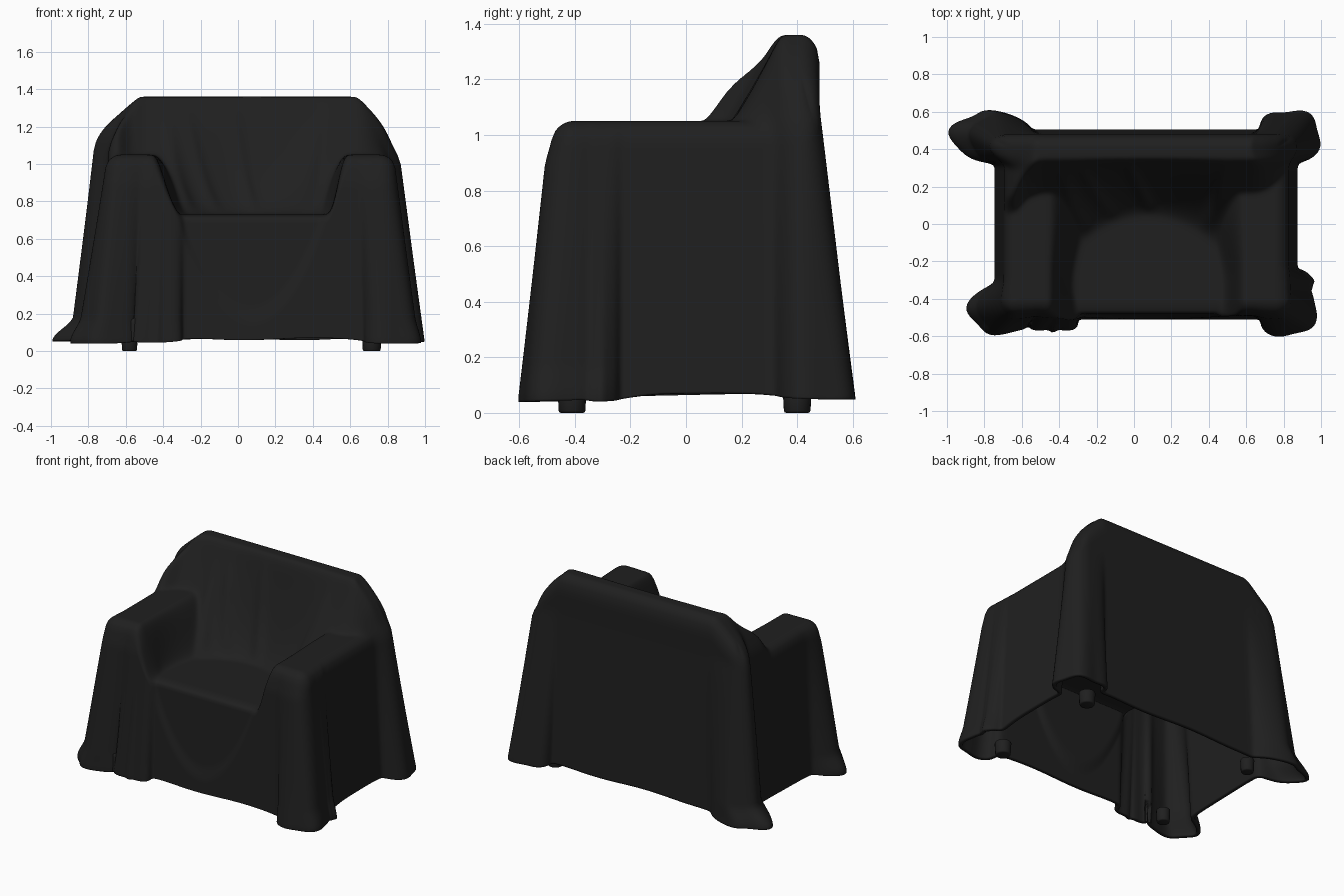
import bpy, bmesh, math

if "Cube" in bpy.data.objects:
    bpy.data.objects.remove(bpy.data.objects["Cube"])

# one flat near-black fabric colour
black = bpy.data.materials.new("black fabric")
black.diffuse_color = (0.014, 0.014, 0.014, 1)
black.use_nodes = True
black.node_tree.nodes["Principled BSDF"].inputs["Base Color"].default_value = black.diffuse_color

CX, CY, A, B = 0.065, 0.005, 0.755, 0.475   # plan rectangle of the hidden armchair
R = 0.07                                    # edge rounding
NX, NY, ROWS = 168, 108, 40

# folds: inner point, push, spread x/y, width, sideways amount at top, floor trail, ripple phase
FOLDS = [
    ((0.75, 0.42), (0.045, 0.04), (1.6, 1.3), 0.10, 0.30, 0.0, 2.4),
    ((-0.62, 0.42), (-0.09, 0.025), (1.3, 1.4), 0.10, 0.55, 0.6, 1.0),
    ((0.75, -0.41), (0.025, -0.035), (1.3, 1.1), 0.10, 0.05, 0.15, 2.0),
    ((0.79, -0.29), (0.05, 0.0), (0.7, 0.6), 0.055, 0.0, 0.2, 0.0),
    ((-0.62, -0.41), (-0.045, -0.035), (1.3, 0.9), 0.10, 0.0, 0.3, 0.7),
    ((-0.40, -0.45), (0.0, -0.05), (0.7, 0.7), 0.10, 0.0, 0.1, 0.0),
]


def clamp(v, lo=0.0, hi=1.0):
    return max(lo, min(hi, v))


def step(a, b, v):
    t = clamp((v - a) / (b - a))
    return t * t * (3 - 2 * t)


def bell(v, w):
    return math.exp(-(v / w) ** 2)


def plan(i, j):
    """Grid point on a rectangle with rounded corners, and distance to its edge."""
    x, y = A * (2 * i / NX - 1), B * (2 * j / NY - 1)
    qx, qy = abs(x) - (A - R), abs(y) - (B - R)
    m = max(qx, qy)
    if qx > 0 and qy > 0:
        s = m / math.hypot(qx, qy)
        x = math.copysign(A - R + qx * s, x)
        y = math.copysign(B - R + qy * s, y)
    return CX + x, CY + y, R - m


def height(x, y):
    """Top surface: seat, arms and back with the cloth hanging between them."""
    bowl = 0.08 * step(-0.3, 0.1, y)
    arm = max(1 - step(-0.45, -0.31 + bowl, x), step(0.47 - bowl, 0.58, x))
    low = 0.73 + 0.32 * arm
    top = 1.36
    if x > 0.62:
        top -= 0.33 * ((x - 0.62) / 0.20) ** 2
    if x < -0.54:
        top -= 0.23 * (-0.54 - x) / 0.15
    y0 = 0.04 - 0.22 * min(1, ((x - 0.07) / 0.42) ** 2)
    yy = y + 0.2 * bell(x + 0.68, 0.09)     # bunched cloth over the left arm
    u = clamp((yy - y0) / (0.34 - y0))
    back = 0.73 + (top - 0.73) * u ** 1.7
    # hanging creases on the backrest
    mask = step(0.05, 0.35, u) * (1 - step(0.75, 1.0, u)) * (1 - arm)
    for xt, xb, amp in ((-0.42, -0.22, 0.035), (-0.30, -0.08, 0.03),
                        (-0.04, 0.10, 0.04), (0.50, 0.36, 0.03)):
        back += amp * mask * bell(x - (xb + (xt - xb) * u), 0.03)
    return max(low, back)


def drape(x, y, z):
    """Flare, front sag and corner folds, growing towards the floor."""
    u = clamp((1.1 - z) / 1.04)
    dx = 0.055 * u * (x - CX) / A
    dy = 0.025 * u * (y - CY) / B
    sag = min(1.0, 0.25 + 0.75 * ((x - 0.07) / 0.45) ** 2)
    dy -= 0.015 * step(0.0, 0.12, sag - z) * step(0.38, 0.47, -y)
    for (cx, cy), (px, py), (kx, ky), w, a0, trail, ph in FOLDS:
        d = math.hypot(x - cx, y - cy) / w
        if d < 2:
            e = math.exp(-d ** 4)
            e *= 1 + 0.1 * u * math.cos(4 * math.atan2(y - cy, x - cx) + ph)
            dx += (a0 + (1 - a0) * u + trail * step(0.88, 1.0, u)) * e * (kx * (x - cx) + px)
            dy += u * e * (ky * (y - cy) + py)
    return x + dx, y + dy, z


def hem(x, y):
    z = 0.065 + 0.006 * math.sin(9 * x + 4 * y)
    near = max(bell(math.hypot(x - c[0][0], y - c[0][1]), 0.12) for c in FOLDS)
    return z - 0.025 * near


def add_object(name, bm):
    mesh = bpy.data.meshes.new(name)
    bm.to_mesh(mesh)
    bm.free()
    mesh.materials.append(black)
    for p in mesh.polygons:
        p.use_smooth = True
    ob = bpy.data.objects.new(name, mesh)
    bpy.context.collection.objects.link(ob)
    return ob


# top of the cover, softened so the cloth has no hard corners
pts = [[plan(i, j) for j in range(NY + 1)] for i in range(NX + 1)]
hs = [[height(p[0], p[1]) for p in col] for col in pts]
for _ in range(8):
    hs = [[(2 * hs[i][j] + hs[max(i - 1, 0)][j] + hs[min(i + 1, NX)][j]
            + hs[i][max(j - 1, 0)] + hs[i][min(j + 1, NY)]) / 6
           for j in range(NY + 1)] for i in range(NX + 1)]

bm = bmesh.new()
grid = []
for i in range(NX + 1):
    col = []
    for j in range(NY + 1):
        x, y, d = pts[i][j]
        h = hs[i][j]
        if d < R:
            roll = 0.025 + 0.045 * step(0.75, 1.0, h) + 0.03 * step(1.1, 1.3, h)
            h -= roll * (1 - math.sqrt(max(0, 1 - (1 - d / R) ** 2)))
        hs[i][j] = h
        col.append(bm.verts.new(drape(x, y, h)))
    grid.append(col)
for i in range(NX):
    for j in range(NY):
        bm.faces.new((grid[i][j], grid[i + 1][j], grid[i + 1][j + 1], grid[i][j + 1]))

# sides of the cover, hanging from the rim down to the hem
rim = ([(i, 0) for i in range(NX)] + [(NX, j) for j in range(NY)]
       + [(i, NY) for i in range(NX, 0, -1)] + [(0, j) for j in range(NY, 0, -1)])
upper = [grid[i][j] for i, j in rim]
n = len(rim)
for r in range(1, ROWS + 1):
    t = 1 - (1 - r / ROWS) ** 1.3
    lower = []
    for i, j in rim:
        x, y, _ = pts[i][j]
        z = hs[i][j] * (1 - t) + hem(x, y) * t
        lower.append(bm.verts.new(drape(x, y, z)))
    for k in range(n):
        m = (k + 1) % n
        bm.faces.new((lower[k], lower[m], upper[m], upper[k]))
    upper = lower
cover = add_object("draped_cover", bm)
solid = cover.modifiers.new("cloth thickness", 'SOLIDIFY')
solid.thickness = 0.025
solid.offset = -1

# four short feet
for name, x, y, rad in (("front_left_foot", -0.58, -0.41, 0.042),
                        ("front_right_foot", 0.715, -0.41, 0.05),
                        ("back_left_foot", -0.58, 0.40, 0.042),
                        ("back_right_foot", 0.715, 0.40, 0.05)):
    bm = bmesh.new()
    bmesh.ops.create_cone(bm, cap_ends=True, segments=16, radius1=rad * 0.95,
                          radius2=rad * 1.05, depth=0.09)
    bmesh.ops.translate(bm, verts=bm.verts, vec=(x, y, 0.045))
    foot = add_object(name, bm)
    bev = foot.modifiers.new("soft edge", 'BEVEL')
    bev.width = 0.008
    bev.segments = 2
